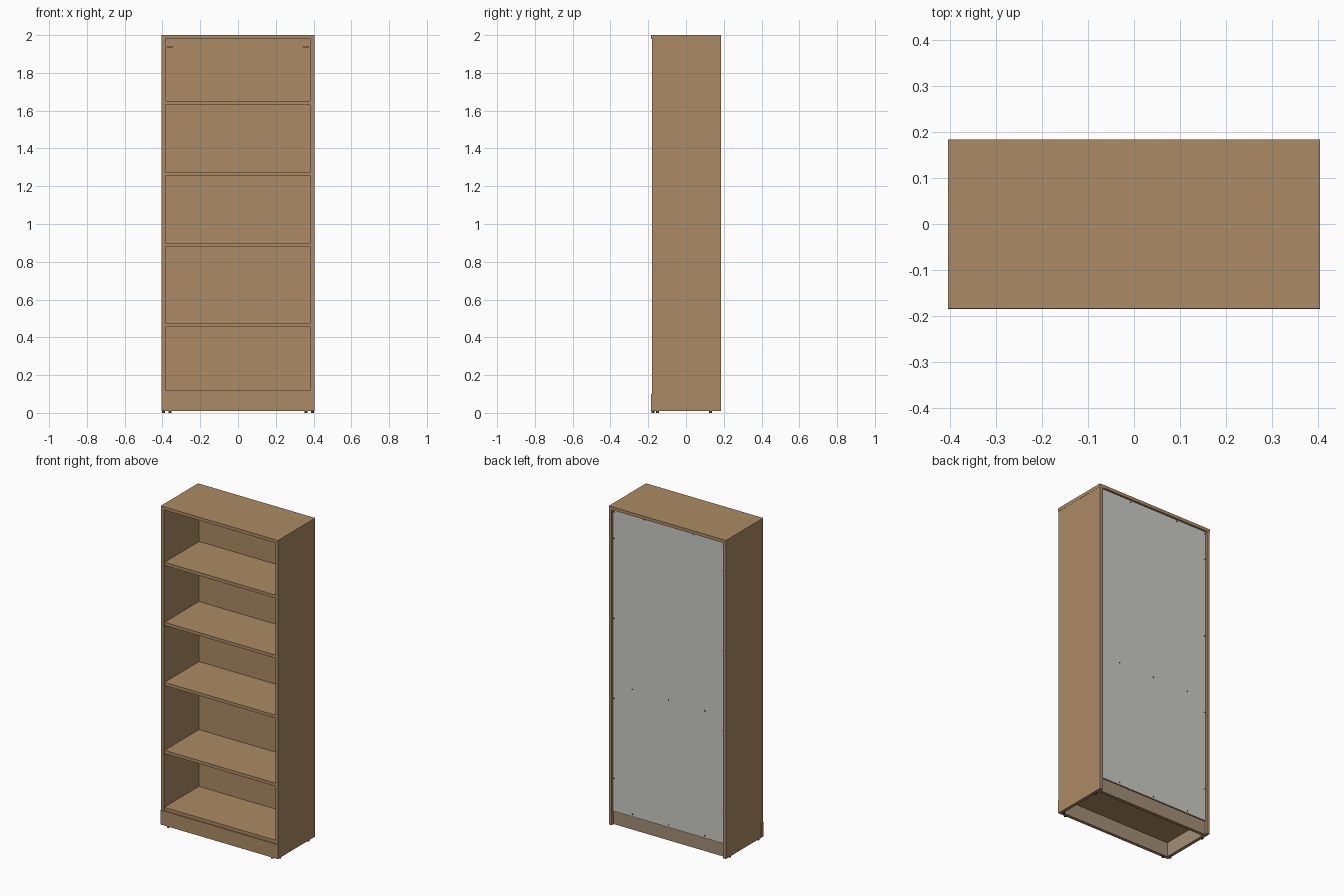
import bpy
import bmesh
from mathutils import Matrix

cube = bpy.data.objects.get("Cube")
if cube:
    bpy.data.objects.remove(cube, do_unlink=True)


def make_material(name, rgb):
    mat = bpy.data.materials.new(name)
    mat.use_nodes = True
    colour = (*rgb, 1.0)
    mat.diffuse_color = colour
    mat.node_tree.nodes["Principled BSDF"].inputs["Base Color"].default_value = colour
    return mat


wood = make_material("oak veneer", (0.41, 0.26, 0.125))
raw = make_material("raw board", (0.37, 0.275, 0.175))
grey = make_material("grey backing", (0.60, 0.60, 0.56))
metal = make_material("dark metal", (0.06, 0.055, 0.05))


def finish(bm, name, mats, rear=False):
    """Store the mesh; rear-facing faces may take the second material."""
    mesh = bpy.data.meshes.new(name)
    bm.normal_update()
    if rear:
        for face in bm.faces:
            face.material_index = 1 if face.normal.y > 0.9 else 0
    bm.to_mesh(mesh)
    bm.free()
    for mat in mats:
        mesh.materials.append(mat)
    obj = bpy.data.objects.new(name, mesh)
    bpy.context.collection.objects.link(obj)
    return obj


def box(name, xs, ys, zs, mats, rear=False):
    bm = bmesh.new()
    bmesh.ops.create_cube(bm, size=1)
    for v in bm.verts:
        v.co = [r[0] if c < 0 else r[1] for c, r in zip(v.co, (xs, ys, zs))]
    return finish(bm, name, mats, rear)


def discs(name, centres, radius, depth, axis, mat):
    """Small cylinders merged in one object, along z or y."""
    bm = bmesh.new()
    for c in centres:
        turn = Matrix.Rotation(1.5708, 4, "X") if axis == "y" else Matrix()
        bmesh.ops.create_cone(bm, cap_ends=True, segments=12, radius1=radius,
                              radius2=radius, depth=depth,
                              matrix=Matrix.Translation(c) @ turn)
    return finish(bm, name, [mat])


W, D = 0.405, 0.184   # half width and half depth
IN = 0.385            # half inner width
T = 0.02              # board thickness
BASE = 0.01
REAR = 0.164          # inner face of the back panel

# Carcass
box("top_board", (-W, W), (-D, D), (1.98, 2.0), [wood])
for side, s in (("right", -1), ("left", 1)):
    xs = sorted((s * IN, s * (W - 0.001)))
    box(side + "_side_board", xs, (-0.181, D), (BASE, 1.98), [wood, raw], True)
    # Bare board inside the base
    xs = sorted((s * IN, s * (IN - 0.001)))
    box(side + "_base_lining", xs, (-0.164, 0.144), (BASE, 0.1), [raw])
    # Wall fixing bracket under the top board
    xs = sorted((s * 0.345, s * 0.375))
    box(side + "_bracket_plate", xs, (REAR - 0.004, REAR), (1.935, 1.965), [wood])
    box(side + "_bracket_foot", xs, (REAR - 0.025, REAR), (1.935, 1.939), [wood])

# Base and plinth
box("bottom_board", (-IN, IN), (-0.178, REAR), (0.1, 0.1 + T), [wood])
box("front_plinth", (-W, W), (-D - 0.001, -0.165), (BASE, 0.1), [wood, raw], True)
box("rear_rail", (-IN, IN), (0.145, REAR), (BASE, 0.1), [wood, raw], True)

# Shelves
for i, z in enumerate((0.455, 0.88, 1.255, 1.63)):
    box(f"shelf_{i + 1}", (-IN + 0.001, IN - 0.001), (-0.176, REAR), (z, z + T), [wood])

# Back panel, veneered inside and grey outside
box("back_panel", (-IN, IN), (REAR, 0.172), (0.095, 1.98), [wood, grey], True)

# Nails around the back panel and along the middle shelf
nails = [(s * 0.378, 0.1725, z) for s in (-1, 1) for z in (0.3, 0.8, 1.3, 1.8, 1.965)]
nails += [(x, 0.1725, z) for x in (-0.25, 0, 0.25) for z in (0.11, 0.89)]
nails += [(x, 0.1725, 1.97) for x in (-0.17, 0.17)]
discs("back_nails", nails, 0.004, 0.003, "y", metal)

# Feet
feet = [(s * 0.394, y, BASE / 2) for s in (-1, 1) for y in (-0.15, 0.13)]
feet += [(s * 0.36, -0.174, BASE / 2) for s in (-1, 1)]
discs("feet", feet, 0.008, BASE, "z", metal)
